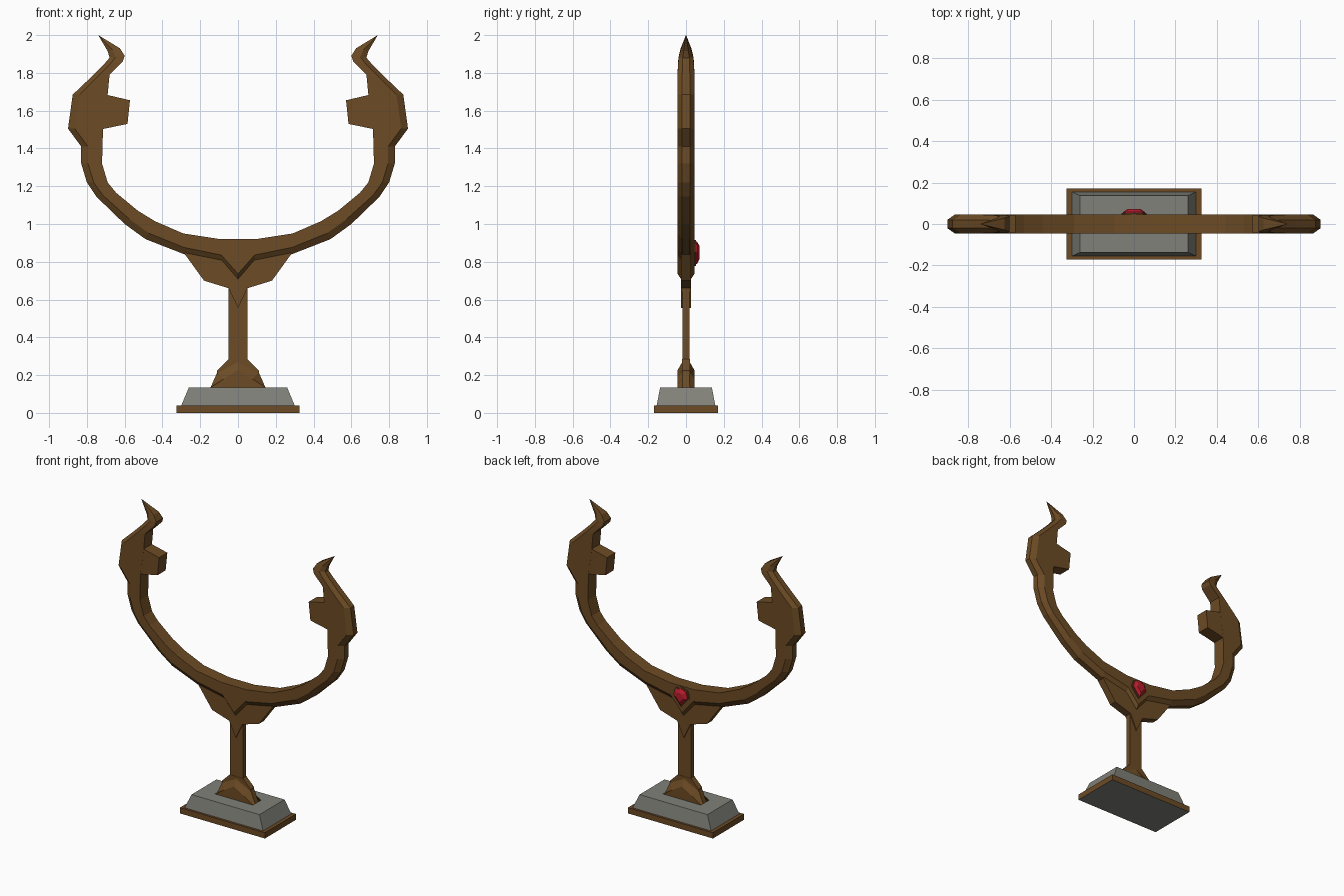
import bpy
import bmesh
from mathutils import Vector

cube = bpy.data.objects.get("Cube")
if cube:
    bpy.data.objects.remove(cube, do_unlink=True)


def material(name, rgb):
    m = bpy.data.materials.new(name)
    m.use_nodes = True
    m.diffuse_color = (*rgb, 1)
    m.node_tree.nodes["Principled BSDF"].inputs["Base Color"].default_value = (*rgb, 1)
    return m


WOOD = material("brown wood", (0.15, 0.07, 0.018))
STONE = material("grey stone", (0.22, 0.22, 0.195))
RED = material("red gem", (0.48, 0.012, 0.025))


def loft(name, rings, mat, cap_start=True, cap_end=True):
    """Skin a row of equal-length point rings into a flat-shaded object."""
    bm = bmesh.new()
    rows = [[bm.verts.new(p) for p in ring] for ring in rings]
    for a, b in zip(rows, rows[1:]):
        n = len(a)
        for i in range(n):
            j = (i + 1) % n
            bm.faces.new((a[i], a[j], b[j], b[i]))
    if cap_start:
        bm.faces.new(rows[0][::-1])
    if cap_end:
        bm.faces.new(rows[-1])
    bmesh.ops.remove_doubles(bm, verts=bm.verts, dist=0.0005)
    bmesh.ops.recalc_face_normals(bm, faces=bm.faces)
    me = bpy.data.meshes.new(name)
    bm.to_mesh(me)
    bm.free()
    me.materials.append(mat)
    ob = bpy.data.objects.new(name, me)
    bpy.context.collection.objects.link(ob)
    return ob


def outline(points, y):
    return [(x, y, z) for x, z in points]


def both_sides(half):
    """Complete a right-half outline whose ends may lie on the centre line."""
    return half + [(-x, z) for x, z in reversed(half) if x > 0]


def prism(name, points, depth, mat):
    return loft(name, [outline(points, -depth), outline(points, depth)], mat)


def rect(x, y, z):
    return [(-x, -y, z), (x, -y, z), (x, y, z), (-x, y, z)]


# Stepped base, grey underneath
slab = loft("base_slab", [rect(.325, .17, 0), rect(.325, .17, .04)], WOOD)
slab.data.materials.append(STONE)
for f in slab.data.polygons:
    f.material_index = int(f.normal.z < -0.5)
loft("base_plinth", [rect(.30, .155, .04), rect(.26, .137, .135)], STONE)

# Foot: flared core with a sloping chevron on front and back
prism("foot_core", both_sides([(.145, .135), (.11, .18), (.11, .225), (.05, .285)]), .02, WOOD)
face = both_sides([(.145, .135), (.075, .18), (0, .225)])
rim = both_sides([(.145, .135), (.11, .215), (0, .272)])
loft("foot_chevron", [outline(face, -.045), outline(rim, -.018),
                      outline(rim, .018), outline(face, .045)], WOOD)

# Stem and the bracket under the arms
loft("stem", [rect(.05, .018, .2), rect(.05, .018, .75)], WOOD)
prism("bracket", both_sides([(0, .555), (.05, .66), (.18, .70), (.285, .845), (0, .86)]), .026, WOOD)

# Curved arm: outer point, inner point, half thickness at each station
stations = [
    ((0, .70), (0, .92), .045),
    ((.085, .80), (.095, .92), .045),
    ((.285, .84), (.29, .95), .045),
    ((.49, .92), (.44, 1.015), .045),
    ((.60, 1.0), (.53, 1.07), .045),
    ((.75, 1.145), (.645, 1.165), .045),
    ((.80, 1.22), (.69, 1.22), .045),
    ((.83, 1.32), (.72, 1.32), .045),
    ((.83, 1.41), (.717, 1.41), .045),
    ((.90, 1.505), (.715, 1.505), .045),
    ((.875, 1.685), (.69, 1.685), .045),
    ((.775, 1.78), (.68, 1.79), .045),
    ((.71, 1.845), (.61, 1.86), .042),
    ((.68, 1.88), (.60, 1.89), .038),
    ((.69, 1.915), (.625, 1.93), .028),
    ((.74, 2.0), (.738, 1.999), .001),
]
rings = []
for outer, inner, t in stations:
    o, i = Vector(outer), Vector(inner)
    inset = min(.036, (i - o).length * .4)
    s = o + (i - o).normalized() * inset
    rings.append([(o.x, -t * .45, o.y), (s.x, -t, s.y), (i.x, -t, i.y),
                  (i.x, t, i.y), (s.x, t, s.y), (o.x, t * .45, o.y)])
arms = loft("curved_arms", rings, WOOD, cap_start=False)
mirror = arms.modifiers.new("mirror", 'MIRROR')
mirror.merge_threshold = 0.001

# Blocks pointing inward from the arms
block = [(.72, 1.502), (.585, 1.53), (.572, 1.655), (.70, 1.685)]
for side, sign in (("left", 1), ("right", -1)):
    prism(side + "_inner_block", [(sign * x, z) for x, z in block], .0445, WOOD)

# Gem in a shallow wooden setting on the back
gem = both_sides([(0, .785), (.055, .85), (.042, .895), (0, .91)])


def scaled(points, k):
    return [(x * k, .85 + (z - .85) * k) for x, z in points]


loft("gem_setting", [outline(scaled(gem, 1.1), .04), outline(scaled(gem, 1.1), .052)], WOOD)
loft("gem", [outline(scaled(gem, .95), .045), outline(scaled(gem, .95), .058),
             outline(scaled(gem, .55), .072)], RED)
